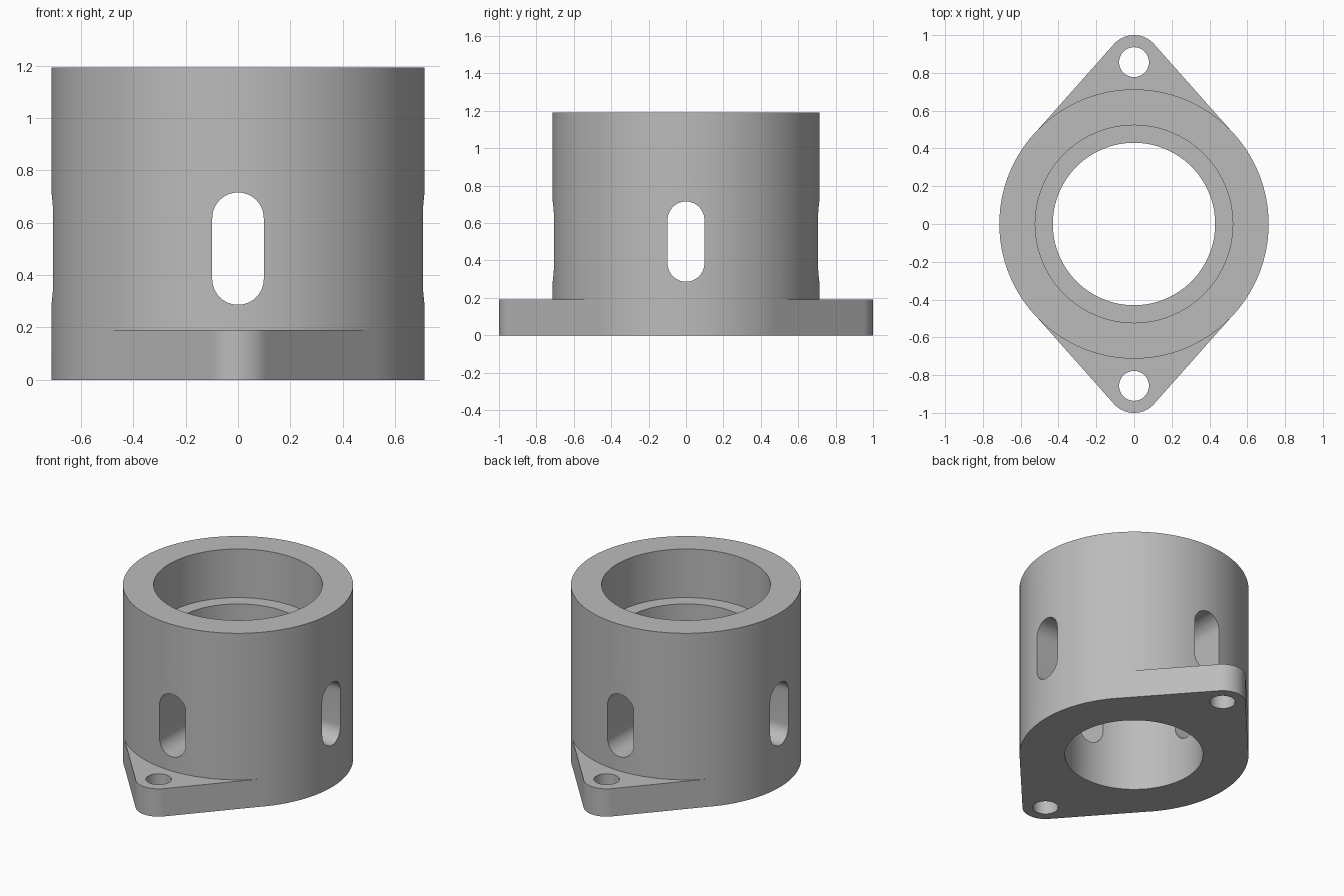
import bpy, bmesh
from math import sin, cos, pi, acos

if "Cube" in bpy.data.objects:
    bpy.data.objects.remove(bpy.data.objects["Cube"], do_unlink=True)

HEIGHT, FLANGE, LEDGE = 1.192, 0.19, 0.86
OUTER, BORE, SEAT = 0.713, 0.43, 0.523
EAR_Y, EAR_R, BOLT_R = 0.857, 0.143, 0.079
SLOT_R, SLOT_LOW, SLOT_HIGH = 0.0985, 0.385, 0.617

grey = bpy.data.materials.new("plain grey")
grey.use_nodes = True
colour = (0.5, 0.5, 0.5, 1)
grey.diffuse_color = colour
grey.node_tree.nodes["Principled BSDF"].inputs["Base Color"].default_value = colour


def arc(cx, cy, r, start, end, n):
    return [(cx + r * cos(start + (end - start) * i / n),
             cy + r * sin(start + (end - start) * i / n)) for i in range(n + 1)]


def circle(r, cy=0, n=128):
    return arc(0, cy, r, 0, 2 * pi, n)[:-1]


def prism(name, outline, low, high, place=lambda x, y, h: (x, y, h)):
    """Extrude a closed outline between two levels."""
    bm = bmesh.new()
    base = bm.faces.new([bm.verts.new(place(x, y, low)) for x, y in outline])
    top = bmesh.ops.extrude_face_region(bm, geom=[base])["geom"]
    shift = [b - a for a, b in zip(place(0, 0, low), place(0, 0, high))]
    bmesh.ops.translate(bm, vec=shift,
                        verts=[v for v in top if isinstance(v, bmesh.types.BMVert)])
    bmesh.ops.recalc_face_normals(bm, faces=bm.faces)
    mesh = bpy.data.meshes.new(name)
    bm.to_mesh(mesh)
    bm.free()
    mesh.materials.append(grey)
    obj = bpy.data.objects.new(name, mesh)
    bpy.context.collection.objects.link(obj)
    return obj


def combine(target, tool, operation):
    tool.hide_render = True
    mod = target.modifiers.new(operation.lower(), "BOOLEAN")
    mod.object, mod.operation, mod.solver = tool, operation, "EXACT"
    bpy.ops.object.select_all(action="DESELECT")
    bpy.context.view_layer.objects.active = target
    target.select_set(True)
    bpy.ops.object.modifier_apply(modifier=mod.name)
    bpy.data.objects.remove(tool, do_unlink=True)


# Cylindrical body
housing = prism("flanged_housing", circle(OUTER), 0, HEIGHT)

# Bolt ears, with sides tangent to the body
spread = acos((OUTER - EAR_R) / EAR_Y)
tx, ty = (OUTER - 0.001) * sin(spread), (OUTER - 0.001) * cos(spread)
for side in (-1, 1):
    tip = arc(0, EAR_Y, EAR_R, pi / 2 - spread, pi / 2 + spread, 24)
    outline = [(tx, ty)] + tip + [(-tx, ty)]
    ear = prism("bolt_ear", [(x, side * y) for x, y in outline], 0, FLANGE)
    combine(housing, ear, "UNION")

# Bore, wider bearing seat and bolt holes
combine(housing, prism("bore_cutter", circle(BORE), -0.1, LEDGE + 0.1), "DIFFERENCE")
combine(housing, prism("seat_cutter", circle(SEAT), LEDGE, HEIGHT + 0.1), "DIFFERENCE")
for side in (-1, 1):
    hole = prism("bolt_hole_cutter", circle(BOLT_R, side * EAR_Y, 48), -0.1, FLANGE + 0.1)
    combine(housing, hole, "DIFFERENCE")

# Four rounded slots through the wall
slot = arc(0, SLOT_HIGH, SLOT_R, 0, pi, 20) + arc(0, SLOT_LOW, SLOT_R, pi, 2 * pi, 20)
for side in (-1, 1):
    for place in (lambda u, z, h: (u, h, z), lambda u, z, h: (h, u, z)):
        cutter = prism("slot_cutter", slot, side * 0.3, side * 0.8, place)
        combine(housing, cutter, "DIFFERENCE")

bpy.ops.object.shade_smooth_by_angle(angle=pi / 6)
